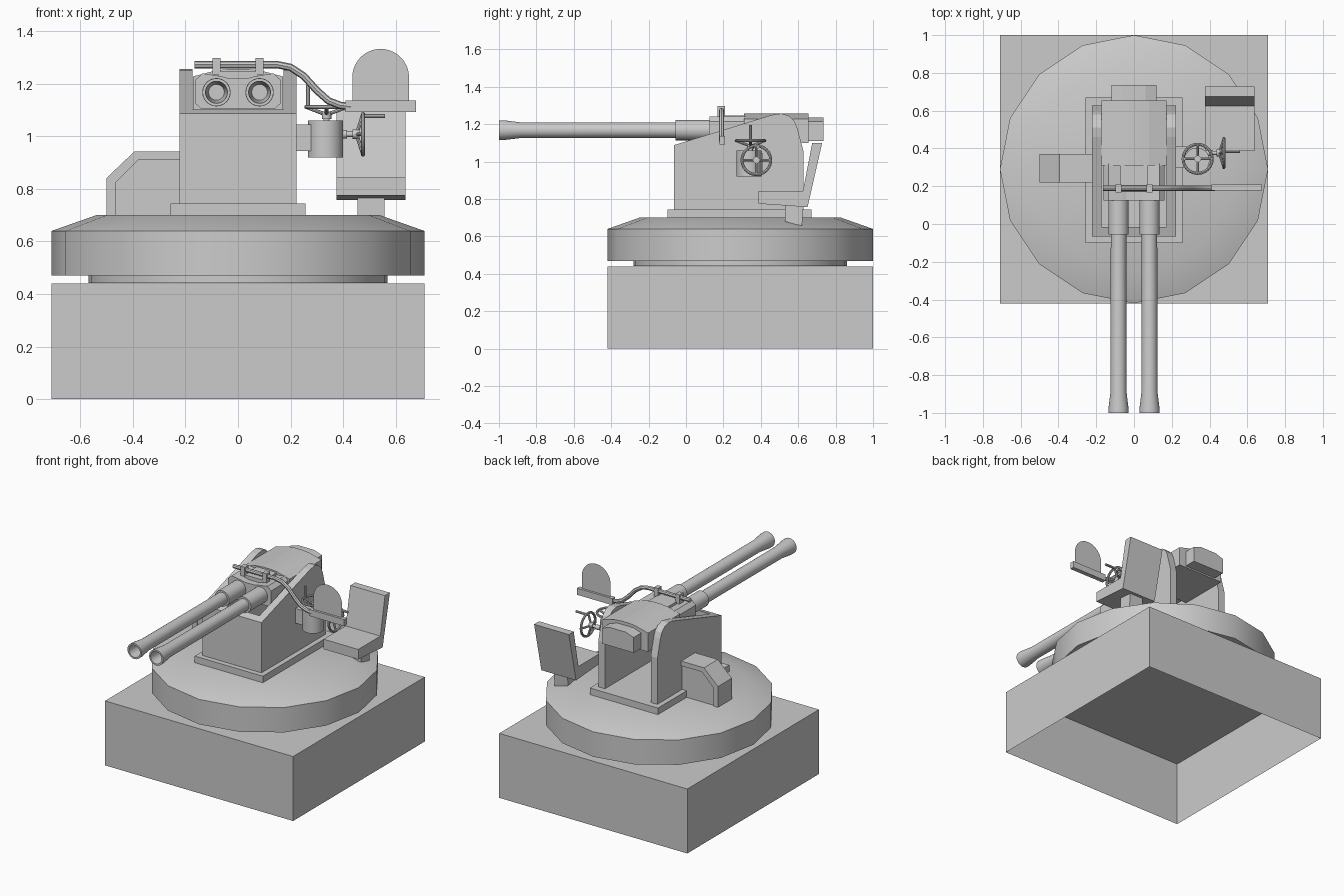
import bpy, bmesh, math
from mathutils import Vector, Matrix

if "Cube" in bpy.data.objects:
    bpy.data.objects.remove(bpy.data.objects["Cube"], do_unlink=True)

GREY = (0.6, 0.6, 0.6, 1.0)
grey = bpy.data.materials.new("grey paint")
grey.use_nodes = True
grey.diffuse_color = GREY
grey.node_tree.nodes["Principled BSDF"].inputs["Base Color"].default_value = GREY


def finish(name, bm, smooth=False):
    bmesh.ops.recalc_face_normals(bm, faces=bm.faces)
    mesh = bpy.data.meshes.new(name)
    bm.to_mesh(mesh)
    bm.free()
    ob = bpy.data.objects.new(name, mesh)
    bpy.context.collection.objects.link(ob)
    mesh.materials.append(grey)
    if smooth:
        bpy.ops.object.select_all(action='DESELECT')
        ob.select_set(True)
        bpy.context.view_layer.objects.active = ob
        bpy.ops.object.shade_smooth_by_angle(angle=math.radians(32))
    return ob


def prism(name, pts, axis, a, b, smooth=False):
    """Extrude a 2D outline along an axis from a to b."""
    def place(p, t):
        return {'X': (t, p[0], p[1]), 'Y': (p[0], t, p[1]), 'Z': (p[0], p[1], t)}[axis]
    bm = bmesh.new()
    lo = [bm.verts.new(place(p, a)) for p in pts]
    hi = [bm.verts.new(place(p, b)) for p in pts]
    bm.faces.new(lo)
    bm.faces.new(hi)
    n = len(pts)
    for i in range(n):
        j = (i + 1) % n
        bm.faces.new((lo[i], lo[j], hi[j], hi[i]))
    return finish(name, bm, smooth)


def box(name, x, y, z):
    return prism(name, [(x[0], y[0]), (x[1], y[0]), (x[1], y[1]), (x[0], y[1])], 'Z', *z)


def lathe(name, profile, centre, axis='Z', sides=24):
    """Spin (radius, height) points around an axis through the centre."""
    turn = Vector((0, 0, 1)).rotation_difference(
        Vector({'X': (1, 0, 0), 'Y': (0, 1, 0), 'Z': (0, 0, 1)}[axis])).to_matrix().to_4x4()
    bm = bmesh.new()
    rings = []
    for r, h in profile:
        rings.append([bm.verts.new((r * math.cos(math.tau * i / sides),
                                    r * math.sin(math.tau * i / sides), h)) for i in range(sides)])
    for lo, hi in zip(rings, rings[1:]):
        for i in range(sides):
            j = (i + 1) % sides
            bm.faces.new((lo[i], lo[j], hi[j], hi[i]))
    bm.faces.new(rings[0])
    bm.faces.new(rings[-1])
    bm.transform(Matrix.Translation(centre) @ turn)
    return finish(name, bm, True)


def tube(name, pts, radius, closed=False):
    """Round tube swept along a path."""
    curve = bpy.data.curves.new(name, 'CURVE')
    curve.dimensions = '3D'
    curve.bevel_depth = radius
    curve.bevel_resolution = 2
    curve.use_fill_caps = True
    line = curve.splines.new('POLY')
    line.points.add(len(pts) - 1)
    for p, co in zip(line.points, pts):
        p.co = (*co, 1)
    line.use_cyclic_u = closed
    temp = bpy.data.objects.new(name + " path", curve)
    bpy.context.collection.objects.link(temp)
    bpy.context.view_layer.update()
    mesh = bpy.data.meshes.new_from_object(
        temp.evaluated_get(bpy.context.evaluated_depsgraph_get()))
    bm = bmesh.new()
    bm.from_mesh(mesh)
    bpy.data.objects.remove(temp)
    bpy.data.curves.remove(curve)
    bpy.data.meshes.remove(mesh)
    return finish(name, bm, True)


def handwheel(name, centre, axis, radius, dish):
    """Rim with four spokes running to a hub set back along the axis."""
    c = Vector(centre)
    if axis == 'X':
        u, v, w = Vector((0, 1, 0)), Vector((0, 0, 1)), Vector((1, 0, 0))
    else:
        u, v, w = Vector((1, 0, 0)), Vector((0, 1, 0)), Vector((0, 0, 1))

    def around(i, n):
        a = math.tau * i / n
        return c + radius * (u * math.cos(a) + v * math.sin(a))
    tube(name + "_rim", [around(i, 24) for i in range(24)], 0.008, True)
    for i in range(4):
        tube(f"{name}_spoke_{i}", [c + w * dish, around(i, 4)], 0.007)
    lathe(name + "_hub", [(0.018, -0.015), (0.018, 0.012)], c + w * dish, axis, 12)


# Square base, open underneath
base = box("base", (-0.71, 0.71), (-0.42, 1.0), (0, 0.44))
bm = bmesh.new()
bm.from_mesh(base.data)
bm.faces.ensure_lookup_table()
under = [f for f in bm.faces if f.calc_center_median().z < 0.01]
bmesh.ops.delete(bm, geom=under, context='FACES_ONLY')
bm.to_mesh(base.data)
bm.free()

# Turntable
hub = (0, 0.29, 0)
lathe("turntable_neck", [(0.57, 0.441), (0.57, 0.47)], hub, sides=32)
lathe("turntable", [(0.71, 0.47), (0.71, 0.64), (0.54, 0.70)], hub, sides=16)

# Mount: floor plate, front wall and two cheeks
box("mount_plate", (-0.257, 0.257), (-0.10, 0.67), (0.70, 0.745))
prism("mount_front_wall", [(-0.065, 0.745), (-0.065, 1.088), (-0.015, 1.103), (-0.015, 0.745)],
      'X', -0.175, 0.175)
cheek = [(-0.065, 0.745), (-0.065, 1.088), (0.46, 1.25), (0.51, 1.257), (0.55, 1.245),
         (0.58, 1.215), (0.595, 1.18), (0.627, 1.06), (0.627, 0.745)]
prism("right_cheek", cheek, 'X', -0.223, -0.173)
prism("left_cheek", cheek, 'X', 0.173, 0.223)

# Gun body
half = [(0.14, 1.105), (0.162, 1.125), (0.162, 1.215), (0.135, 1.24), (0.06, 1.228), (0.04, 1.222)]
prism("receiver", half + [(-x, z) for x, z in reversed(half)], 'Y', 0.125, 0.32)
half = [(0.172, 1.10), (0.172, 1.228), (0.08, 1.252), (0.03, 1.257)]
prism("receiver_cover", half + [(-x, z) for x, z in reversed(half)], 'Y', 0.31, 0.655)
half = [(0.12, 1.11), (0.12, 1.215), (0.06, 1.235)]
prism("breech_block", half + [(-x, z) for x, z in reversed(half)], 'Y', 0.655, 0.735)
box("receiver_ridge", (-0.075, 0.075), (0.17, 0.31), (1.20, 1.247))

# Twin barrels with jackets, flared muzzles and sight clamps
for side, s in (("right", -1), ("left", 1)):
    c = (s * 0.082, 0, 1.168)
    lathe(side + "_jacket", [(0.054, -0.055), (0.054, 0.13)], c, 'Y')
    lathe(side + "_barrel", [(0.03, -0.85), (0.042, -1.0), (0.053, -1.0), (0.053, -0.975),
                             (0.042, -0.885), (0.041, -0.05)], c, 'Y')
    box(side + "_sight_clamp", (c[0] - 0.015, c[0] + 0.015), (0.168, 0.208), (1.235, 1.298))

# Sight arm, shelf and rounded sight plate
tube("sight_arm", [(-0.165, 0.19, 1.273), (0.15, 0.19, 1.273), (0.20, 0.19, 1.263),
                   (0.25, 0.19, 1.23), (0.30, 0.19, 1.175), (0.345, 0.19, 1.135),
                   (0.39, 0.19, 1.118), (0.43, 0.19, 1.113)], 0.014)
box("sight_shelf", (0.41, 0.677), (0.178, 0.208), (1.092, 1.137))
bm = bmesh.new()
arch = [(0.435, 1.137), (0.651, 1.137)]
arch += [(0.543 + 0.108 * math.cos(math.pi * i / 20),
          1.225 + 0.108 * math.sin(math.pi * i / 20)) for i in range(21)]
bm.faces.new([bm.verts.new((x, 0.193, z)) for x, z in arch])
finish("sight_plate", bm)

# Gearbox with two handwheels
box("gearbox_bracket", (0.22, 0.285), (0.30, 0.41), (0.945, 1.045))
lathe("gearbox", [(0.067, 0.92), (0.067, 1.06)], (0.333, 0.337, 0))
lathe("upper_shaft", [(0.012, 1.06), (0.012, 1.085)], (0.337, 0.345, 0), sides=12)
handwheel("upper_wheel", (0.337, 0.345, 1.112), 'Z', 0.077, -0.03)
tube("upper_wheel_handle", [(0.267, 0.345, 1.112), (0.267, 0.345, 1.195)], 0.008)
lathe("side_shaft", [(0.016, 0.38), (0.016, 0.415), (0.010, 0.415), (0.010, 0.45)],
      (0, 0.376, 1.008), 'X', 12)
handwheel("side_wheel", (0.476, 0.376, 1.008), 'X', 0.077, -0.025)
tube("side_wheel_handle", [(0.476, 0.385, 1.078), (0.56, 0.385, 1.078)], 0.008)

# Gunner seat on a short post
prism("seat", [(0.387, 0.775), (0.387, 0.843), (0.625, 0.843), (0.675, 1.10), (0.728, 1.10),
               (0.65, 0.757)], 'X', 0.375, 0.637)
prism("seat_post", [(0.53, 0.68), (0.53, 0.79), (0.63, 0.79), (0.62, 0.655)], 'X', 0.455, 0.558)

# Side locker with a raised rim round its end panels
outer = [(-0.5, 0.69), (-0.5, 0.842), (-0.395, 0.942), (-0.22, 0.942)]
inner = [(-0.465, 0.69), (-0.465, 0.825), (-0.38, 0.91), (-0.22, 0.91)]
prism("locker_rim", outer + inner[::-1], 'Y', 0.22, 0.37)
prism("locker_core", inner + [(-0.22, 0.69)], 'Y', 0.23, 0.36)
